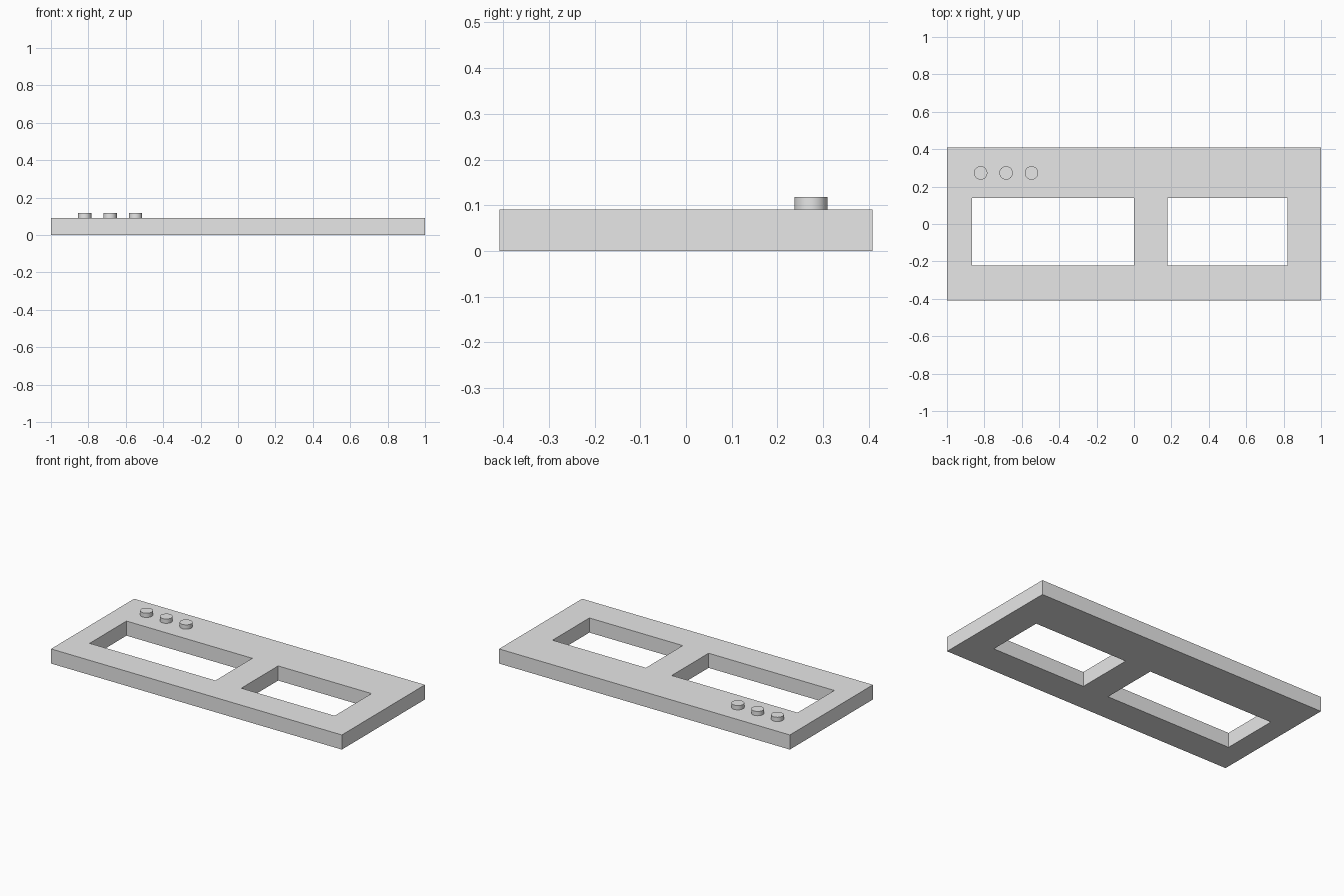
import bpy
import bmesh
import math

cube = bpy.data.objects.get("Cube")
if cube:
    bpy.data.objects.remove(cube, do_unlink=True)

# Single plain grey
grey = bpy.data.materials.new("light grey")
grey.use_nodes = True
color = (0.8, 0.8, 0.8, 1)
grey.diffuse_color = color
grey.node_tree.nodes["Principled BSDF"].inputs["Base Color"].default_value = color

PANEL_TOP = 0.091
KNOB_TOP = 0.118


def build_panel(name, xs, ys, openings, height):
    """Slab made from a grid of cells, leaving the opening cells out."""
    bm = bmesh.new()
    verts = [[bm.verts.new((x, y, 0)) for y in ys] for x in xs]
    for i in range(len(xs) - 1):
        for j in range(len(ys) - 1):
            if (i, j) not in openings:
                bm.faces.new((verts[i][j], verts[i + 1][j],
                              verts[i + 1][j + 1], verts[i][j + 1]))
    top = bmesh.ops.extrude_face_region(bm, geom=bm.faces[:], use_keep_orig=True)
    moved = [v for v in top["geom"] if isinstance(v, bmesh.types.BMVert)]
    bmesh.ops.translate(bm, verts=moved, vec=(0, 0, height))
    bmesh.ops.recalc_face_normals(bm, faces=bm.faces[:])
    mesh = bpy.data.meshes.new(name)
    bm.to_mesh(mesh)
    bm.free()
    mesh.materials.append(grey)
    obj = bpy.data.objects.new(name, mesh)
    bpy.context.collection.objects.link(obj)
    return obj


# Face panel with a wide and a narrow rectangular opening
build_panel("panel",
            xs=(-1, -0.865, 0, 0.178, 0.82, 1),
            ys=(-0.408, -0.222, 0.14, 0.408),
            openings={(1, 1), (3, 1)},
            height=PANEL_TOP)

# Row of three round buttons in the back right corner
for n in range(3):
    bpy.ops.mesh.primitive_cylinder_add(
        vertices=48, radius=0.036, depth=KNOB_TOP - PANEL_TOP,
        location=(-0.82 + n * 0.136, 0.273, (KNOB_TOP + PANEL_TOP) / 2))
    button = bpy.context.object
    button.name = f"button_{n + 1}"
    button.data.materials.append(grey)
    bpy.ops.object.shade_smooth_by_angle(angle=math.radians(30))
